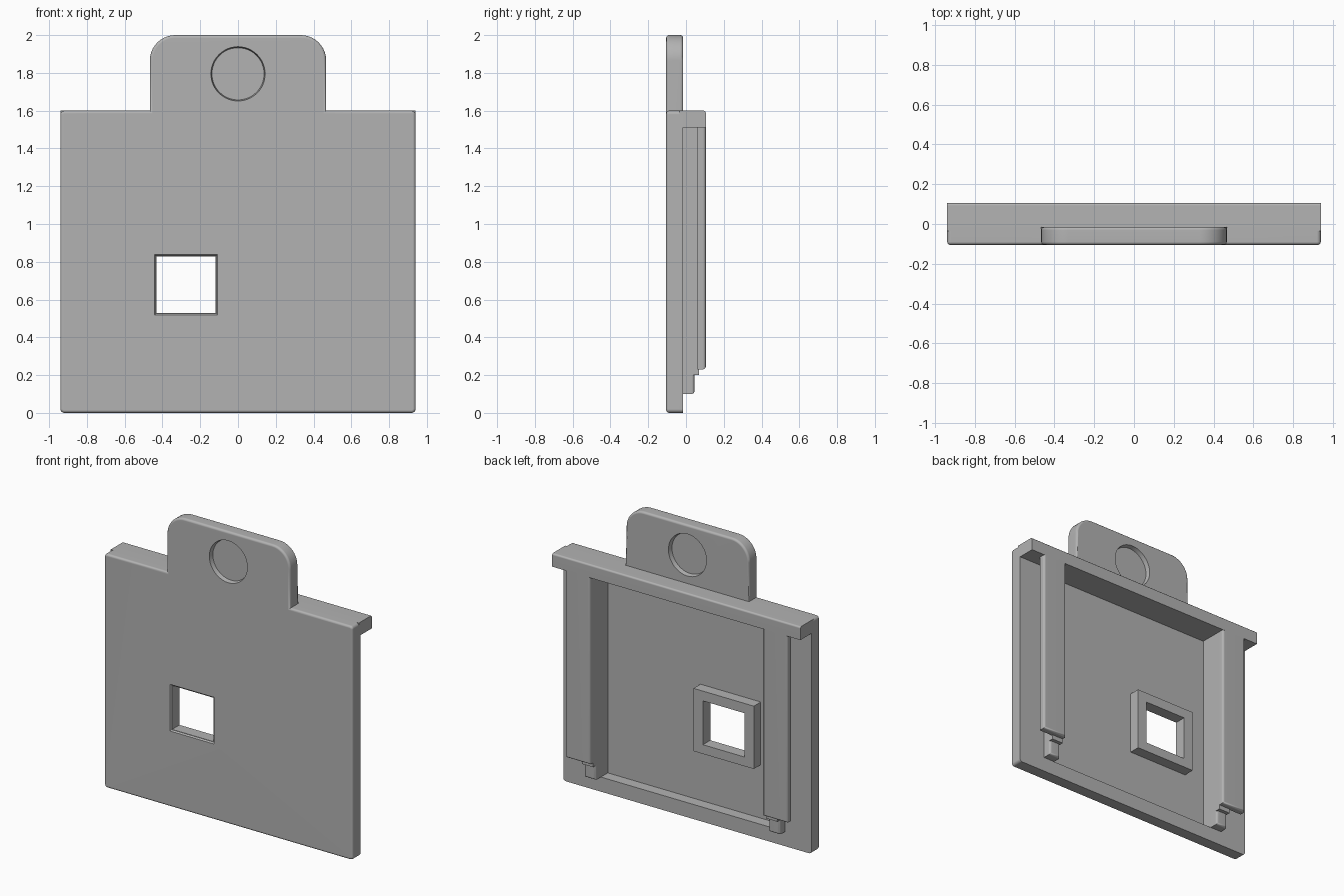
import bpy, bmesh, math
from mathutils import Vector

if "Cube" in bpy.data.objects:
    bpy.data.objects.remove(bpy.data.objects["Cube"])

FRONT, BACK, FLOOR, RAIL_BACK = -0.105, -0.015, -0.09, 0.105
HALF, TOP, LIP_Z, INNER = 0.94, 1.6, 1.51, 0.655

grey = bpy.data.materials.new("plain grey")
grey.use_nodes = True
COLOUR = (0.45, 0.45, 0.45, 1)
grey.diffuse_color = COLOUR
grey.node_tree.nodes["Principled BSDF"].inputs["Base Color"].default_value = COLOUR


def finish(name, bm, bevel_rule=None, width=0.015):
    """Bevel the edges whose two ends satisfy the rule and make an object."""
    bmesh.ops.recalc_face_normals(bm, faces=bm.faces)
    if bevel_rule:
        edges = [e for e in bm.edges if bevel_rule(e.verts[0].co, e.verts[1].co)]
        bmesh.ops.bevel(bm, geom=edges, offset=width, segments=3, profile=0.5, affect='EDGES')
    mesh = bpy.data.meshes.new(name)
    bm.to_mesh(mesh)
    bm.free()
    mesh.materials.append(grey)
    obj = bpy.data.objects.new(name, mesh)
    bpy.context.collection.objects.link(obj)
    return obj


def box(name, x, y, z, bevel_rule=None, width=0.015):
    bm = bmesh.new()
    bmesh.ops.create_cube(bm, size=1)
    for v in bm.verts:
        v.co = [lo if c < 0 else hi for c, (lo, hi) in zip(v.co, (x, y, z))]
    return finish(name, bm, bevel_rule, width)


def prism(name, outline, y0, y1, bevel_rule=None, width=0.015, grow=1.0):
    """Extrude an (x, z) outline along y; grow scales the far end about its middle."""
    bm = bmesh.new()
    near = [bm.verts.new((x, y0, z)) for x, z in outline]
    face = bm.faces.new(near)
    centre = face.calc_center_median()
    far = bmesh.ops.extrude_face_region(bm, geom=[face])["geom"]
    for v in far:
        if isinstance(v, bmesh.types.BMVert):
            v.co = centre + (v.co - centre) * grow
            v.co.y = y1
    return finish(name, bm, bevel_rule, width)


def rounded(corners):
    """Outline from (x, z, radius) corners, with arcs at the rounded ones."""
    points = []
    for i, (x, z, r) in enumerate(corners):
        p = Vector((x, z))
        if not r:
            points.append(p)
            continue
        a = (Vector(corners[i - 1][:2]) - p).normalized() * r
        b = (Vector(corners[(i + 1) % len(corners)][:2]) - p).normalized() * r
        steps = 10 if r > 0.1 else 4
        for k in range(steps + 1):
            t = k / steps * math.pi / 2
            points.append(p + a * (1 - math.sin(t)) + b * (1 - math.cos(t)))
    return points


def circle(radius, z, count=48):
    return [(radius * math.cos(k * math.tau / count), z + radius * math.sin(k * math.tau / count))
            for k in range(count)]


def cut(target, cutter):
    cutter.hide_render = True
    mod = target.modifiers.new("cut", 'BOOLEAN')
    mod.operation, mod.solver, mod.object = 'DIFFERENCE', 'EXACT', cutter
    bpy.context.view_layer.objects.active = target
    bpy.ops.object.modifier_apply(modifier=mod.name)
    bpy.data.objects.remove(cutter)


# Front plate with its hanging tab
right_half = [(HALF, 0, 0.02), (HALF, TOP, 0.02), (0.467, TOP, 0), (0.467, 2.0, 0.135)]
corners = right_half + [(-x, z, r) for x, z, r in reversed(right_half)]


def plate_edges(a, b):
    at_front = max(a.y, b.y) < FRONT + 0.001
    tab_back = min(a.y, b.y) > BACK - 0.001 and min(a.z, b.z) > TOP - 0.001 \
        and max(a.z, b.z) > TOP + 0.01 and max(abs(a.x), abs(b.x)) < 0.5
    return at_front or tab_back


plate = prism("front_plate", rounded(corners), FRONT, BACK, plate_edges)

# Shallow pocket in the back, and round dimples on both sides of the tab
cut(plate, box("pocket_cutter", (-INNER, INNER), (FLOOR, 0.3), (0.1, LIP_Z)))
for surface, depth in ((FRONT, 0.03), (BACK, -0.03)):
    cut(plate, prism("dimple_cutter", circle(0.138, 1.795), surface + depth,
                     surface - depth * 0.2, grow=1.05))

# Raised frame round the window, flush with the back of the plate
frame = box("window_frame", (-0.503, -0.047), (FLOOR - 0.005, BACK), (0.465, 0.895))

# Window opening, flared at the front
opening = [(-0.432, 0.528), (-0.118, 0.528), (-0.118, 0.828), (-0.432, 0.828)]
for part in (plate, frame):
    cut(part, prism("window_cutter", opening, -0.3, 0.3))
cut(plate, prism("flare_cutter", opening, FRONT + 0.014, FRONT - 0.003, grow=1.08))

# Ledge along the top of the back
lip = box("top_ledge", (-HALF, HALF), (BACK - 0.02, RAIL_BACK), (LIP_Z, TOP),
          lambda a, b: min(a.y, b.y) > 0.1 and min(a.z, b.z) > TOP - 0.01, 0.012)

# Side rails: a web, a wider flange and a short foot
parts = [plate, frame, lip]
for side, name in ((1, "left"), (-1, "right")):
    def span(a, b):
        return tuple(sorted((side * a, side * b)))

    parts.append(box(name + "_rail_web", span(INNER, 0.74), (BACK - 0.02, 0.07), (0.2, LIP_Z + 0.01)))
    parts.append(box(name + "_rail_flange", span(INNER, 0.84), (0.062, RAIL_BACK), (0.23, LIP_Z + 0.01),
                     lambda a, b: (max(a.z, b.z) < 0.24 and min(a.y, b.y) > 0.1)
                     or (min(a.y, b.y) > 0.1 and abs(a.x - b.x) < 0.01)))
    parts.append(box(name + "_rail_foot", span(INNER, 0.74), (BACK - 0.02, 0.045), (0.1, 0.26),
                     lambda a, b: max(a.z, b.z) < 0.11 and min(a.y, b.y) > 0
                     or (min(a.y, b.y) > 0 and abs(a.x - b.x) < 0.01)))
    # Underside closing the web above the foot
    parts.append(box(name + "_rail_heel", span(INNER, 0.74), (0.03, 0.07), (0.23, 0.3)))

for part in parts:
    bpy.ops.object.select_all(action='DESELECT')
    part.select_set(True)
    bpy.context.view_layer.objects.active = part
    bpy.ops.object.shade_smooth_by_angle(angle=math.radians(35))
    part.modifiers.new("even_shading", 'WEIGHTED_NORMAL').keep_sharp = True
